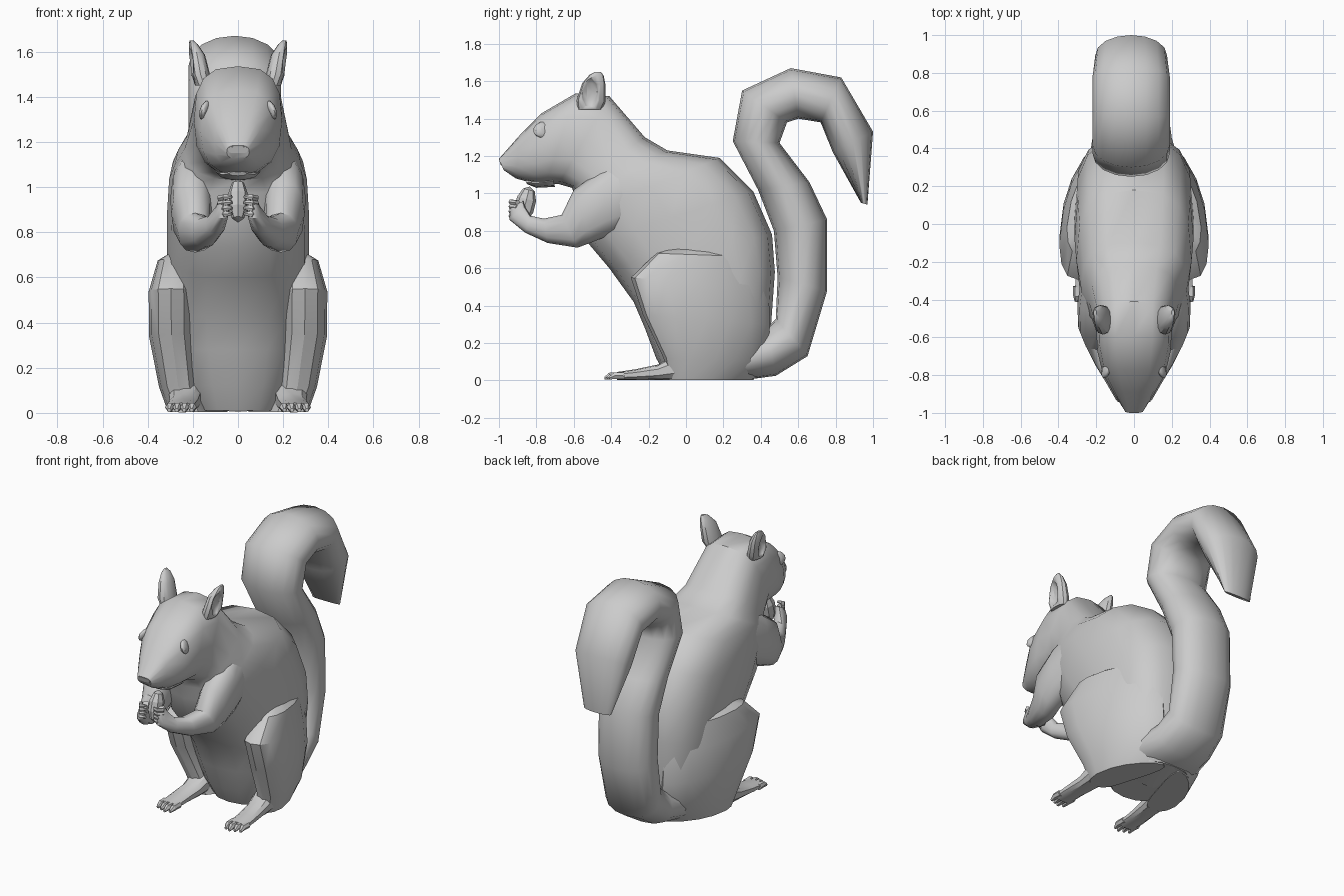
import bpy, bmesh, math
from mathutils import Vector


def finish(name, bm, angle=32):
    bmesh.ops.recalc_face_normals(bm, faces=bm.faces)
    me = bpy.data.meshes.new(name)
    bm.to_mesh(me)
    bm.free()
    ob = bpy.data.objects.new(name, me)
    bpy.context.collection.objects.link(ob)
    bpy.ops.object.select_all(action='DESELECT')
    ob.select_set(True)
    bpy.context.view_layer.objects.active = ob
    bpy.ops.object.shade_smooth_by_angle(angle=math.radians(angle))
    return ob


def skin(bm, loops):
    n = len(loops[0])
    for l0, l1 in zip(loops, loops[1:]):
        for i in range(n):
            j = (i + 1) % n
            bm.faces.new((l0[i], l0[j], l1[j], l1[i]))
    bm.faces.new(loops[0])
    bm.faces.new(loops[-1])


def loft(name, rings, n=12, p=2.3, pb=None, lean=0, s=1, angle=32):
    """Skin superellipse rings: (x centre, ya, za, yb, zb, half width).
    p / pb: squareness towards point a / b, lean: inward shift towards b."""
    bm = bmesh.new()
    loops = []
    for x, ya, za, yb, zb, w in rings:
        a, b = Vector((0, ya, za)), Vector((0, yb, zb))
        mid, half = (a + b) / 2, (a - b) / 2
        loop = []
        for i in range(n):
            t = 2 * math.pi * i / n
            c, d = math.cos(t), math.sin(t)
            e = 2 / (p if c >= 0 or not pb else pb)
            u = math.copysign(abs(c) ** e, c)
            v = math.copysign(abs(d) ** e, d)
            co = mid + half * u
            loop.append(bm.verts.new((s * (x + w * v - lean * (1 - u) ** 2 / 4), co.y, co.z)))
        loops.append(loop)
    skin(bm, loops)
    return finish(name, bm, angle)


def ellipsoid(name, loc, size, seg=10, rot=(0, 0, 0)):
    bm = bmesh.new()
    bmesh.ops.create_uvsphere(bm, u_segments=seg, v_segments=seg * 2 // 3, radius=1)
    ob = finish(name, bm)
    ob.location, ob.scale, ob.rotation_euler = loc, size, rot
    return ob


def digit(name, pts, radii, s):
    """Small tapered finger or toe running through the points."""
    bm = bmesh.new()
    loops = []
    axis = (Vector(pts[-1]) - Vector(pts[0])).normalized()
    q = Vector((0, 0, 1)).cross(axis).normalized()
    r = axis.cross(q)
    for pt, rad in zip(pts, radii):
        loop = []
        for i in range(6):
            t = math.pi * i / 3
            co = Vector(pt) + (q * math.cos(t) + r * math.sin(t)) * rad
            loop.append(bm.verts.new((s * co.x, co.y, co.z)))
        loops.append(loop)
    skin(bm, loops)
    finish(name, bm)


# body and head, one skin from the rump to the nose (front point, back point)
loft("body_and_head", [
    (0, -.10, .01, .38, .01, .20),
    (0, -.16, .12, .43, .12, .25),
    (0, -.22, .28, .455, .30, .29),
    (0, -.28, .42, .475, .58, .31),
    (0, -.41, .60, .46, .78, .315),
    (0, -.52, .73, .36, 1.01, .315),
    (0, -.57, .88, .18, 1.19, .305),
    (0, -.585, .97, -.10, 1.23, .28),
    (0, -.61, 1.03, -.22, 1.30, .238),
    (0, -.68, 1.05, -.41, 1.52, .20),
    (0, -.75, 1.05, -.59, 1.535, .195),
    (0, -.82, 1.055, -.77, 1.43, .165),
    (0, -.91, 1.08, -.89, 1.31, .105),
    (0, -.975, 1.125, -1.0, 1.185, .05)], n=16, p=2.4, pb=2.8, angle=36)

# lower lip and nose
loft("lower_lip", [
    (0, -.72, 1.10, -.70, 1.035, .10),
    (0, -.80, 1.08, -.80, 1.03, .07),
    (0, -.86, 1.07, -.85, 1.05, .04)], n=8)
loft("nose", [
    (0, -.96, 1.195, -.96, 1.15, .05),
    (0, -.999, 1.18, -.99, 1.15, .045)], n=8, p=4)

# bushy tail, curling up and over (outer point, inner point)
loft("tail", [
    (0, .10, .22, .10, .004, .22),
    (0, .30, .22, .34, .006, .24),
    (-.01, .43, .28, .48, .025, .21),
    (-.01, .48, .33, .65, .13, .195),
    (-.01, .49, .55, .755, .48, .195),
    (-.01, .47, .80, .755, .86, .195),
    (-.01, .385, 1.02, .66, 1.06, .20),
    (-.015, .25, 1.28, .50, 1.27, .205),
    (-.015, .30, 1.55, .54, 1.38, .205),
    (-.015, .56, 1.67, .60, 1.40, .205),
    (-.015, .83, 1.62, .72, 1.38, .205),
    (-.015, 1.0, 1.33, .785, 1.22, .19),
    (-.015, .97, .94, .935, .95, .10)], n=16, p=2.05, pb=2.2, angle=58)

# nut held between the paws
ellipsoid("nut", (0, -.86, .94), (.046, .055, .10), 8, (-.25, 0, 0))

for s, side in ((1, "right"), (-1, "left")):
    # thigh, fading into the flank towards the back
    loft(side + "_thigh", [
        (.225, -.10, .003, .36, .003, .10),
        (.265, -.12, .12, .43, .10, .10),
        (.295, -.23, .35, .45, .30, .115),
        (.297, -.295, .55, .44, .50, .115),
        (.285, -.16, .68, .40, .66, .085),
        (.25, -.06, .715, .30, .72, .05)], n=16, p=2.7, pb=2.0, lean=.15, s=s)

    # hind foot with toes
    loft(side + "_foot", [
        (.235, -.06, .14, -.02, .002, .075),
        (.24, -.15, .085, -.15, .002, .065),
        (.25, -.27, .06, -.27, .002, .062),
        (.252, -.37, .045, -.37, .002, .062)], n=10, p=2.6, s=s)
    for i in range(4):
        x = .203 + .033 * i
        tip = -.435 + .012 * abs(i - 1)
        digit(f"{side}_toe_{i + 1}", [(x, -.33, .025), (x, tip + .03, .026), (x + .003, tip, .012)],
              (.021, .02, .009), s)

    # arm bent up to the mouth (upper point, lower point)
    loft(side + "_arm", [
        (.19, -.31, 1.19, -.26, .84, .09),
        (.20, -.46, 1.12, -.40, .78, .10),
        (.205, -.60, 1.02, -.50, .74, .09),
        (.19, -.665, .885, -.58, .71, .075),
        (.145, -.76, .865, -.74, .735, .058),
        (.10, -.83, .88, -.86, .79, .045),
        (.07, -.86, .93, -.945, .86, .032),
        (.06, -.87, .96, -.94, .92, .025)], p=2.3, s=s, angle=40)
    for i in range(4):
        z = .875 + .025 * i
        digit(f"{side}_finger_{i + 1}", [(.085, -.90, z), (.06, -.937, z + .005), (.028, -.93, z + .008)],
              (.014, .014, .008), s)

    # ear with a scooped hollow
    ear = loft(side + "_ear", [
        (.15, -.58, 1.45, -.45, 1.45, .04),
        (.166, -.585, 1.50, -.43, 1.49, .043),
        (.182, -.555, 1.59, -.43, 1.58, .036),
        (.198, -.515, 1.635, -.44, 1.63, .02),
        (.206, -.485, 1.65, -.455, 1.65, .008)], n=12, s=s)
    cutter = ellipsoid(side + "_ear_cutter", (s * .215, -.515, 1.54), (.035, .05, .085), 10, (0, s * .2, 0))
    cutter.hide_render = True
    cutter.hide_set(True)
    cut = ear.modifiers.new("hollow", 'BOOLEAN')
    cut.operation, cut.object = 'DIFFERENCE', cutter

    # eye
    ellipsoid(side + "_eye", (s * .144, -.765, 1.34), (.022, .055, .044), 10, (.25, -s * .3, s * .3))
